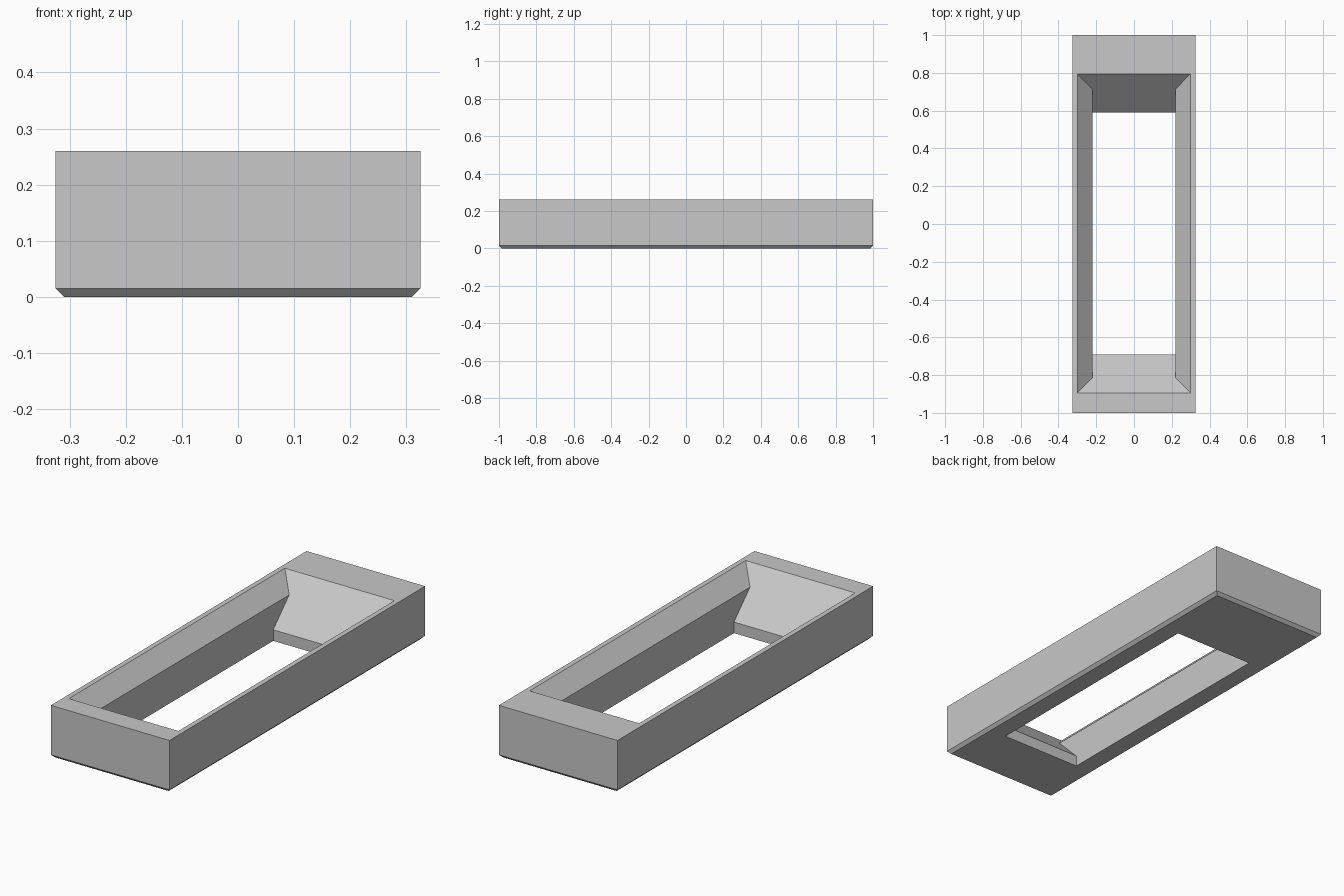
import bpy
import bmesh

cube = bpy.data.objects.get("Cube")
if cube:
    bpy.data.objects.remove(cube, do_unlink=True)

# Material
grey = bpy.data.materials.new("light_grey")
grey.use_nodes = True
colour = (0.58, 0.58, 0.58, 1.0)
grey.diffuse_color = colour
grey.node_tree.nodes["Principled BSDF"].inputs["Base Color"].default_value = colour

# Main sizes
HALF_W, HALF_L, HEIGHT = 0.325, 1.0, 0.26
CHAMFER = 0.015
OPEN_W, OPEN_L, OPEN_Y = 0.30, 0.845, -0.05   # top of the opening
SIDE_DROP, END_DROP = 0.08, 0.205             # 45 degree slopes on sides and ends

bm = bmesh.new()


def ring(half_x, half_y, z, y=0.0):
    """Four corners of a level rectangle."""
    return [bm.verts.new((sx * half_x, y + sy * half_y, z))
            for sx, sy in ((-1, -1), (1, -1), (1, 1), (-1, 1))]


slot_w, slot_l = OPEN_W - SIDE_DROP, OPEN_L - END_DROP
rings = [
    # Outside, from the chamfered foot up to the rim
    ring(HALF_W - CHAMFER, HALF_L - CHAMFER, 0),
    ring(HALF_W, HALF_L, CHAMFER),
    ring(HALF_W, HALF_L, HEIGHT),
    # Opening, from the rim down through the sloped funnel to the slot
    ring(OPEN_W, OPEN_L, HEIGHT, OPEN_Y),
    ring(slot_w, OPEN_L - SIDE_DROP, HEIGHT - SIDE_DROP, OPEN_Y),
    ring(slot_w, slot_l, HEIGHT - END_DROP, OPEN_Y),
    ring(slot_w, slot_l, 0, OPEN_Y),
]

# Join each ring to the next; the last one closes the underside
for a, b in zip(rings, rings[1:] + rings[:1]):
    for i in range(4):
        j = (i + 1) % 4
        bm.faces.new((a[i], a[j], b[j], b[i]))

bmesh.ops.recalc_face_normals(bm, faces=bm.faces)
mesh = bpy.data.meshes.new("funnel_frame")
bm.to_mesh(mesh)
bm.free()
mesh.materials.append(grey)
frame = bpy.data.objects.new("funnel_frame", mesh)
bpy.context.collection.objects.link(frame)
